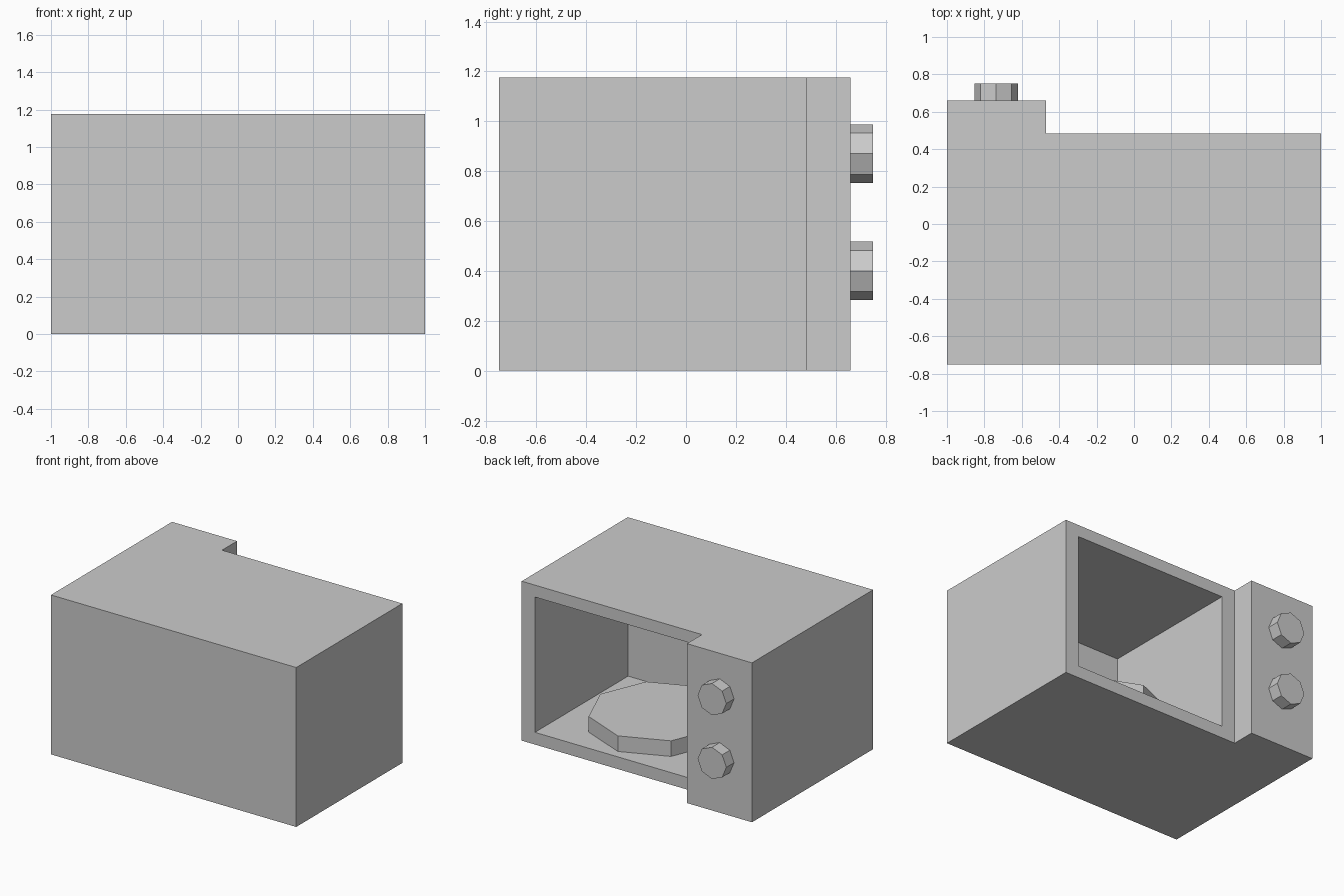
import bpy, bmesh
from math import pi

if "Cube" in bpy.data.objects:
    bpy.data.objects.remove(bpy.data.objects["Cube"])

X_SPLIT, Y_FACE, Y_PANEL, HEIGHT = -0.47, 0.485, 0.66, 1.175
FLOOR, CEILING = 0.09, 1.087


def finish(name, bm):
    bmesh.ops.recalc_face_normals(bm, faces=bm.faces)
    mesh = bpy.data.meshes.new(name)
    bm.to_mesh(mesh)
    bm.free()
    obj = bpy.data.objects.new(name, mesh)
    bpy.context.collection.objects.link(obj)
    return obj


def prism(name, outline, z0, z1):
    """Extrude a plan outline from z0 up to z1."""
    bm = bmesh.new()
    face = bm.faces.new([bm.verts.new((x, y, z0)) for x, y in outline])
    top = bmesh.ops.extrude_face_region(bm, geom=[face])["geom"]
    verts = [g for g in top if isinstance(g, bmesh.types.BMVert)]
    bmesh.ops.translate(bm, verts=verts, vec=(0, 0, z1 - z0))
    return finish(name, bm)


def octagon(name, radius, depth, location, rotation=(0, 0, 0)):
    """Eight-sided disc with a corner on its +x axis."""
    bpy.ops.mesh.primitive_cylinder_add(vertices=8, radius=radius, depth=depth,
                                        location=location, rotation=rotation)
    obj = bpy.context.object
    obj.name = name
    return obj


# Oven body: L-shaped plan with the control panel standing proud
body = prism("oven_body", [(-1, -0.75), (1, -0.75), (1, Y_FACE), (X_SPLIT, Y_FACE),
                           (X_SPLIT, Y_PANEL), (-1, Y_PANEL)], 0, HEIGHT)

# Cooking cavity, cut from the open side
cutter = prism("cavity_cutter", [(-0.36, -0.6), (0.892, -0.6),
                                 (0.892, 0.9), (-0.36, 0.9)], FLOOR, CEILING)
cut = body.modifiers.new("cavity", "BOOLEAN")
cut.operation = "DIFFERENCE"
cut.solver = "EXACT"
cut.object = cutter
bpy.context.view_layer.objects.active = body
bpy.ops.object.modifier_apply(modifier=cut.name)
bpy.data.objects.remove(cutter)

# Turntable plate on the cavity floor
octagon("turntable", 0.475, 0.115, (0.265, -0.06, FLOOR + 0.0575))

# Two control knobs on the panel
for name, z in (("lower_knob", 0.4), ("upper_knob", 0.87)):
    octagon(name, 0.117, 0.09, (-0.737, Y_PANEL + 0.045, z), (pi / 2, 0, 0))
